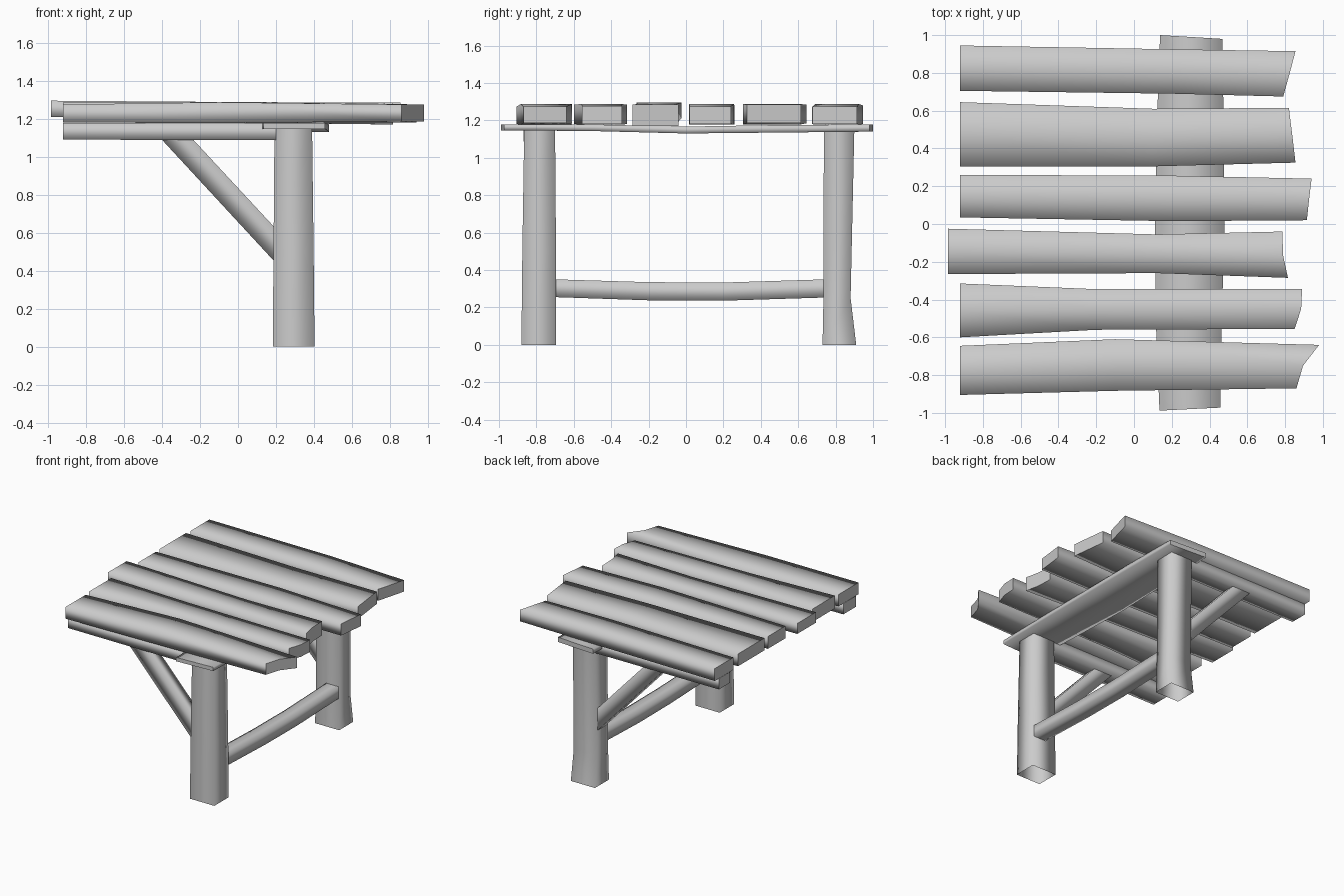
import bpy, bmesh

if "Cube" in bpy.data.objects:
    bpy.data.objects.remove(bpy.data.objects["Cube"])


def loft(name, rings, cap_start=True, cap_end=True):
    """Skin matching rings of points: smooth along the length, flat at the cut ends."""
    bm = bmesh.new()
    vr = [[bm.verts.new(p) for p in ring] for ring in rings]
    n = len(rings[0])
    for a, b in zip(vr, vr[1:]):
        for i in range(n):
            j = (i + 1) % n
            bm.faces.new((a[i], a[j], b[j], b[i])).smooth = True
    if cap_start:
        bm.faces.new(vr[0][::-1])
    if cap_end:
        bm.faces.new(vr[-1])
    bmesh.ops.recalc_face_normals(bm, faces=bm.faces[:])
    mesh = bpy.data.meshes.new(name)
    bm.to_mesh(mesh)
    bm.free()
    ob = bpy.data.objects.new(name, mesh)
    bpy.context.collection.objects.link(ob)
    return ob


def rect_x(x, y0, y1, z0, z1):
    return [(x, y0, z0), (x, y1, z0), (x, y1, z1), (x, y0, z1)]


def rect_y(y, x0, x1, z0, z1, skew=0.0):
    return [(x0, y + skew, z0), (x1, y - skew, z0), (x1, y - skew, z1), (x0, y + skew, z1)]


def rect_z(z, x0, x1, y0, y1):
    return [(x0, y0, z), (x1, y0, z), (x1, y1, z), (x0, y1, z)]


def plank_ring(low, mid, high, z0, z1):
    pts = (low, mid, high)
    return [(x, y, z0) for x, y in pts] + [(x, y, z1) for x, y in reversed(pts)]


# Table planks: left end (x, y0, y1), middle (x, y0, y1),
# right end corners (low edge, centre, high edge), left / right heights
planks = [
    ((-.92, -.905, -.645), (-.1, -.883, -.61), ((.86, -.87), (.895, -.75), (.98, -.64)), (1.18, 1.275), (1.185, 1.275)),
    ((-.92, -.60, -.315), (-.2, -.56, -.345), ((.85, -.555), (.885, -.45), (.89, -.343)), (1.18, 1.285), (1.18, 1.278)),
    ((-.985, -.265, -.025), (.12, -.26, -.055), ((.815, -.285), (.79, -.17), (.785, -.04)), (1.21, 1.295), (1.17, 1.285)),
    ((-.92, .035, .26), (.2, .015, .256), ((.915, .02), (.927, .13), (.94, .24)), (1.18, 1.28), (1.18, 1.275)),
    ((-.92, .305, .645), (.1, .305, .61), ((.855, .325), (.838, .47), (.82, .615)), (1.185, 1.285), (1.185, 1.285)),
    ((-.92, .705, .945), (.2, .69, .925), ((.79, .675), (.822, .79), (.855, .915)), (1.18, 1.28), (1.18, 1.273)),
]
for k, (a, m, end, za, zb) in enumerate(planks):
    rings = []
    for (x, y0, y1), (z0, z1) in ((a, za), (m, (1.178, 1.287))):
        rings.append(plank_ring((x, y0), (x, (y0 + y1) / 2), (x, y1), z0, z1))
    rings.append(plank_ring(*end, *zb))
    loft(f"plank_{k + 1}", rings)

# Wide flat crossbeam over the legs, sagging slightly
loft("crossbeam", [
    rect_y(-.98, .135, .457, 1.147, 1.178, -.008),
    rect_y(-.5, .115, .465, 1.143, 1.178),
    rect_y(0, .112, .48, 1.13, 1.167),
    rect_y(.5, .12, .475, 1.135, 1.175),
    rect_y(.99, .138, .468, 1.14, 1.178, .01)])

# Legs, open at the foot
loft("front_leg", [
    rect_z(0, .183, .403, -.88, -.695),
    rect_z(.5, .187, .398, -.875, -.695),
    rect_z(1.15, .192, .39, -.865, -.70)], cap_start=False)
loft("back_leg", [
    rect_z(0, .183, .40, .73, .91),
    rect_z(.25, .187, .395, .735, .88),
    rect_z(1.15, .192, .388, .737, .90)], cap_start=False)

# Low stretcher between the legs
loft("stretcher", [
    rect_y(-.70, .28, .39, .255, .35),
    rect_y(-.2, .28, .39, .238, .335),
    rect_y(.2, .28, .39, .236, .333),
    rect_y(.745, .28, .39, .253, .35)])

# Side rails and diagonal braces
for side, y0, y1 in (("front", -.87, -.71), ("back", .745, .89)):
    loft(f"{side}_rail", [rect_x(-.92, y0, y1, 1.09, 1.178),
                          rect_x(.2, y0, y1, 1.088, 1.178)])
    c = (y0 + y1) / 2
    loft(f"{side}_brace", [
        [(.2, c - .05, .44), (.2, c + .05, .44), (.2, c + .05, .62), (.2, c - .05, .62)],
        rect_z(1.1, -.41, -.245, c - .05, c + .05)[0:2][::-1][1:] +
        [(-.41, c + .05, 1.1), (-.245, c + .05, 1.1), (-.245, c - .05, 1.1)]])
